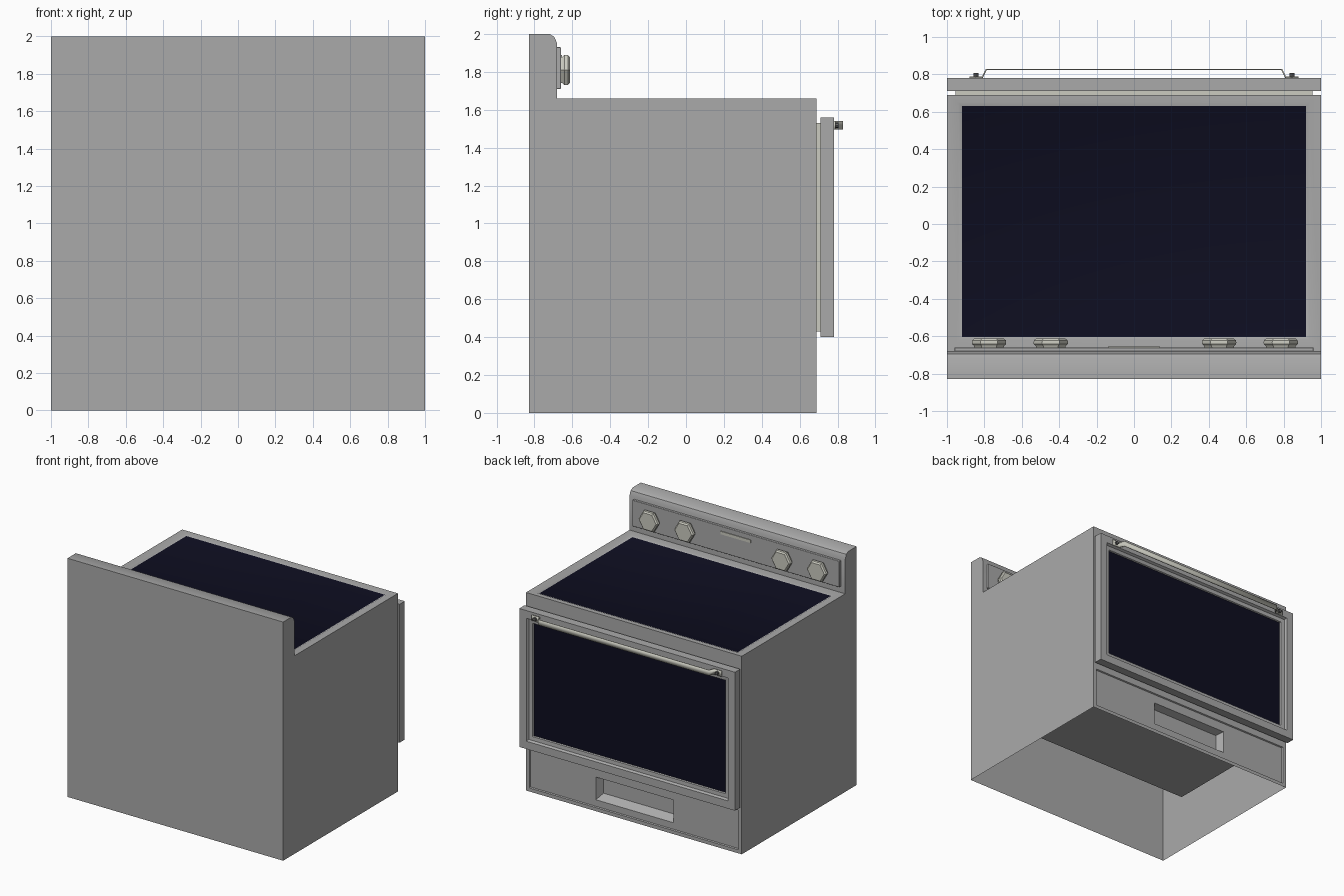
import bpy, bmesh, math
from mathutils import Vector

cube = bpy.data.objects.get("Cube")
if cube:
    bpy.data.objects.remove(cube, do_unlink=True)


def material(name, rgb):
    m = bpy.data.materials.new(name)
    m.use_nodes = True
    m.diffuse_color = (*rgb, 1)
    m.node_tree.nodes["Principled BSDF"].inputs["Base Color"].default_value = (*rgb, 1)
    return m


STEEL = material("brushed_steel", (0.40, 0.40, 0.40))
CREAM = material("pale_trim", (0.60, 0.60, 0.53))
GLASS = material("dark_glass", (0.004, 0.004, 0.014))
METAL = material("dark_screw", (0.12, 0.12, 0.12))


def finish(bm, name, mats, bevel=0, smooth=True):
    bmesh.ops.recalc_face_normals(bm, faces=bm.faces)
    me = bpy.data.meshes.new(name)
    bm.to_mesh(me)
    bm.free()
    ob = bpy.data.objects.new(name, me)
    bpy.context.collection.objects.link(ob)
    for m in mats:
        me.materials.append(m)
    if bevel:
        mod = ob.modifiers.new("soft_edges", "BEVEL")
        mod.width, mod.segments, mod.limit_method = bevel, 2, "ANGLE"
    if smooth:
        bpy.ops.object.select_all(action="DESELECT")
        ob.select_set(True)
        bpy.context.view_layer.objects.active = ob
        bpy.ops.object.shade_smooth_by_angle(angle=math.radians(35))
    return ob


def box_mesh(lo, hi):
    bm = bmesh.new()
    bmesh.ops.create_cube(bm, size=1)
    lo, hi = Vector(lo), Vector(hi)
    for v in bm.verts:
        v.co = (lo + hi) / 2 + v.co * (hi - lo)
    return bm


def box(name, lo, hi, mat, bevel=0):
    return finish(box_mesh(lo, hi), name, [mat], bevel)


def facing(bm, axis, value):
    return next(f for f in bm.faces if all(abs(v.co[axis] - value) < 1e-4 for v in f.verts))


def panel(bm, face, axis, lo, hi, level):
    """Inset a rectangular face to the rectangle lo-hi and move it to a level along axis."""
    bmesh.ops.inset_individual(bm, faces=[face], thickness=0.005)
    a, b = [i for i in range(3) if i != axis]
    mid = face.calc_center_median()
    for v in face.verts:
        v.co[a] = lo[0] if v.co[a] < mid[a] else hi[0]
        v.co[b] = lo[1] if v.co[b] < mid[b] else hi[1]
        v.co[axis] = level
    return face


def prism(name, x, y0, y1, z, radii, sides, mat):
    """Polygon stack along y, with one radius for each evenly spaced ring."""
    bm = bmesh.new()
    rings = []
    for k, r in enumerate(radii):
        y = y0 + (y1 - y0) * k / (len(radii) - 1)
        turn = 2 * math.pi / sides
        rings.append([bm.verts.new((x + r * math.cos(turn * i), y, z + r * math.sin(turn * i)))
                      for i in range(sides)])
    for p, q in zip(rings, rings[1:]):
        for i in range(sides):
            j = (i + 1) % sides
            bm.faces.new((p[i], p[j], q[j], q[i]))
    bm.faces.new(rings[0])
    bm.faces.new(rings[-1])
    return finish(bm, name, [mat])


# Body shell: side profile swept across the width, open underneath
profile = [(-0.83, 0), (-0.83, 2), (-0.72, 2), (-0.695, 1.985), (-0.68, 1.95),
           (-0.68, 1.66), (0.69, 1.66), (0.69, 0)]
bm = bmesh.new()
left, right = [[bm.verts.new((x, y, z)) for y, z in profile] for x in (1, -1)]
for i in range(len(profile) - 1):
    bm.faces.new((left[i], left[i + 1], right[i + 1], right[i]))
bm.faces.new(left)
bm.faces.new(right[::-1])
bmesh.ops.recalc_face_normals(bm, faces=bm.faces)

# Glass cooktop sunk in the rim
top = facing(bm, 2, 1.66)
panel(bm, top, 2, (-0.94, -0.62), (0.94, 0.65), 1.66)
panel(bm, top, 2, (-0.92, -0.605), (0.92, 0.63), 1.65)
top.material_index = 1

# Drawer front with a scooped pull
drawer = facing(bm, 1, 0.69)
panel(bm, drawer, 1, (-0.97, 0.03), (0.97, 0.36), 0.69)
panel(bm, drawer, 1, (-0.965, 0.035), (0.965, 0.355), 0.68)
panel(bm, drawer, 1, (-0.36, 0.09), (0.36, 0.28), 0.68)
panel(bm, drawer, 1, (-0.33, 0.13), (0.33, 0.26), 0.62)
finish(bm, "body_shell", [STEEL, GLASS])

# Oven cavity inside the shell
box("oven_cavity", (-0.94, -0.53, 0.43), (0.94, 0.66, 1.55), STEEL)

# Door with stepped frame and window
box("door_gasket", (-0.955, 0.69, 0.43), (0.955, 0.715, 1.53), CREAM)
bm = box_mesh((-1, 0.71, 0.40), (1, 0.78, 1.56))
window = facing(bm, 1, 0.78)
panel(bm, window, 1, (-0.935, 0.465), (0.935, 1.495), 0.78)
panel(bm, window, 1, (-0.925, 0.475), (0.925, 1.485), 0.76)
panel(bm, window, 1, (-0.895, 0.505), (0.895, 1.455), 0.755)
panel(bm, window, 1, (-0.89, 0.51), (0.89, 1.45), 0.745)
window.material_index = 1
finish(bm, "oven_door", [STEEL, GLASS])

# Door handle: a bent flat strip
half = [(0.88, 0.785), (0.81, 0.785), (0.79, 0.826)]
path = half + [(-x, y) for x, y in reversed(half)]
bm = bmesh.new()
rows = [[bm.verts.new((x, y, z)) for x, y in path] for z in (1.495, 1.54)]
for i in range(len(path) - 1):
    bm.faces.new((rows[0][i], rows[0][i + 1], rows[1][i + 1], rows[1][i]))
handle = finish(bm, "door_handle", [CREAM])
solid = handle.modifiers.new("thickness", "SOLIDIFY")
solid.thickness, solid.offset = 0.008, 0
for side, x in (("left", 0.845), ("right", -0.845)):
    prism(side + "_handle_screw", x, 0.785, 0.806, 1.518, (0.014, 0.014), 8, METAL)

# Control panel, display bar and knobs
box("control_plate", (-0.96, -0.685, 1.71), (0.96, -0.66, 1.93), STEEL, 0.004)
box("display_bar", (-0.14, -0.665, 1.865), (0.14, -0.654, 1.89), CREAM)
for n, x in enumerate((-0.775, -0.445, 0.455, 0.785)):
    prism(f"knob_{n + 1}", x, -0.662, -0.612, 1.81,
          (0.078, 0.08, 0.091, 0.092, 0.09, 0.078), 6, CREAM)
